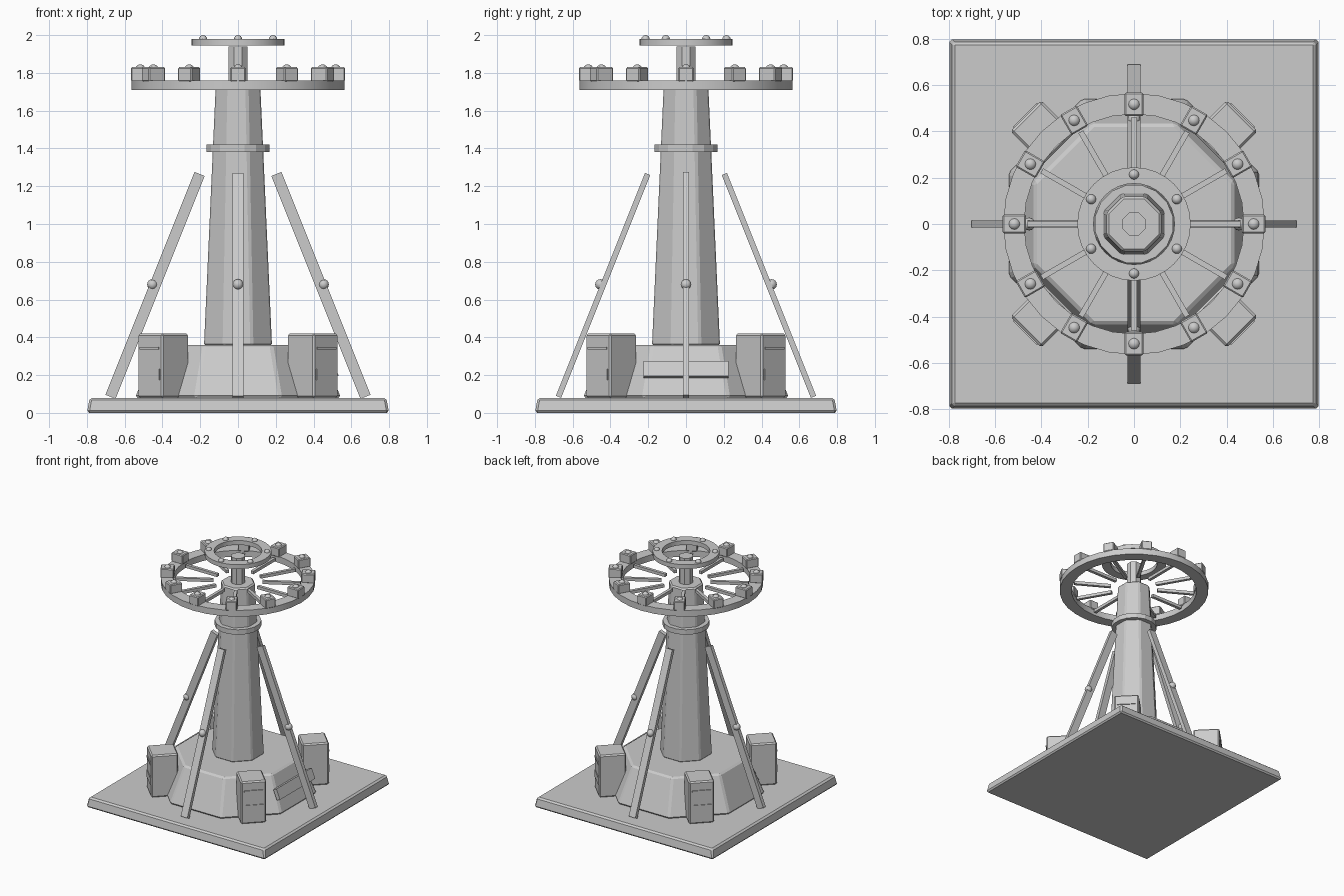
import bpy, bmesh, math
from mathutils import Matrix, Vector

if "Cube" in bpy.data.objects:
    bpy.data.objects.remove(bpy.data.objects["Cube"])

grey = bpy.data.materials.new("plain_grey")
grey.diffuse_color = (0.6, 0.6, 0.6, 1)
grey.use_nodes = True
grey.node_tree.nodes["Principled BSDF"].inputs["Base Color"].default_value = grey.diffuse_color


def finish(name, bm, bevel=0.0, smooth=False):
    bmesh.ops.recalc_face_normals(bm, faces=bm.faces)
    me = bpy.data.meshes.new(name)
    bm.to_mesh(me)
    bm.free()
    me.materials.append(grey)
    ob = bpy.data.objects.new(name, me)
    bpy.context.collection.objects.link(ob)
    if smooth:
        for o in bpy.context.selected_objects:
            o.select_set(False)
        ob.select_set(True)
        bpy.context.view_layer.objects.active = ob
        bpy.ops.object.shade_smooth_by_angle(angle=math.radians(40))
    if bevel:
        mod = ob.modifiers.new("edge_bevel", 'BEVEL')
        mod.width = bevel
        mod.segments = 1
        mod.limit_method = 'ANGLE'
        mod.angle_limit = math.radians(40)
    return ob


def spin(angle):
    return Matrix.Rotation(angle, 4, 'Z')


def box(name, size, matrix, bevel=0.0):
    bm = bmesh.new()
    bmesh.ops.create_cube(bm, size=1, matrix=matrix @ Matrix.Diagonal((*size, 1)))
    return finish(name, bm, bevel)


def prism(name, sides, r1, r2, z1, z2, bevel=0.0, smooth=False):
    """Tapered prism given by its flat-to-centre distances."""
    k = 1 / math.cos(math.pi / sides)
    bm = bmesh.new()
    bmesh.ops.create_cone(
        bm, cap_ends=True, segments=sides, radius1=r1 * k, radius2=r2 * k,
        depth=z2 - z1,
        matrix=Matrix.Translation((0, 0, (z1 + z2) / 2)) @ spin(math.pi / sides))
    return finish(name, bm, bevel, smooth)


def ring(name, outer, inner, z1, z2, n=32):
    bm = bmesh.new()
    prof = ((inner, z1), (outer, z1), (outer, z2), (inner, z2))
    loops = [[bm.verts.new(spin(2 * math.pi * i / n) @ Vector((r, 0, z)))
              for r, z in prof] for i in range(n)]
    for i in range(n):
        a, b = loops[i], loops[(i + 1) % n]
        for j in range(4):
            k = (j + 1) % 4
            bm.faces.new((a[j], a[k], b[k], b[j]))
    return finish(name, bm, smooth=True)


def ball(name, radius, pos):
    bm = bmesh.new()
    bmesh.ops.create_uvsphere(bm, u_segments=12, v_segments=8, radius=radius,
                              matrix=Matrix.Translation(pos))
    return finish(name, bm, smooth=True)


# Ground slab with sloped rim
prism("base_slab", 4, 0.80, 0.785, 0, 0.08, bevel=0.012)

# Octagonal plinth, tower, collar and post
prism("plinth", 8, 0.545, 0.43, 0.08, 0.36, bevel=0.012)
prism("tower", 8, 0.18, 0.118, 0.355, 1.73, bevel=0.01)
prism("collar", 16, 0.168, 0.168, 1.38, 1.42)
prism("post", 8, 0.05, 0.05, 1.72, 1.94)

# Sloped panel on the right face of the plinth
slope = Matrix.Rotation(-math.atan2(0.115, 0.28), 4, 'Y')
box("plinth_panel", (0.03, 0.45, 0.085),
    Matrix.Translation((0.503, 0, 0.23)) @ slope)

# Corner cabinets with a slot trim and a door plate on the outer face
for i in range(4):
    m = spin(math.pi / 4 + i * math.pi / 2)
    box("cabinet", (0.20, 0.188, 0.34), m @ Matrix.Translation((0.56, 0, 0.25)), 0.01)
    box("cabinet_slot", (0.012, 0.14, 0.014), m @ Matrix.Translation((0.661, 0, 0.343)))
    box("cabinet_door", (0.010, 0.15, 0.058), m @ Matrix.Translation((0.660, 0, 0.203)))

# Leaning struts, each with a round bolt halfway up
for i in range(4):
    d = spin(i * math.pi / 2) @ Vector((1, 0, 0))
    low = d * 0.675 + Vector((0, 0, 0.085))
    high = d * 0.203 + Vector((0, 0, 1.265))
    axis = high - low
    along_x = i % 2 == 0
    rot = Vector((0, 0, 1)).rotation_difference(axis).to_matrix().to_4x4()
    box("strut", (0.058, 0.03, axis.length),
        Matrix.Translation((low + high) / 2) @ rot)
    ball("strut_bolt", 0.028, d * 0.453 + Vector((0, 0, 0.68)))

# Large ring with lamp blocks and thin spokes
ring("large_ring", 0.565, 0.475, 1.71, 1.76)
for i in range(12):
    m = spin(i * math.pi / 6)
    box("lamp_block", (0.10, 0.083, 0.075), m @ Matrix.Translation((0.517, 0, 1.7925)), 0.006)
    ball("lamp_knob", 0.027, m @ Vector((0.517, 0, 1.818)))
    box("spoke", (0.28, 0.024, 0.024), m @ Matrix.Translation((0.32, 0, 1.735)))

# Small upper ring with knobs
ring("small_ring", 0.245, 0.175, 1.945, 1.98)
for i in range(6):
    ball("small_ring_knob", 0.022,
         spin(math.pi / 6 + i * math.pi / 3) @ Vector((0.214, 0, 1.978)))
